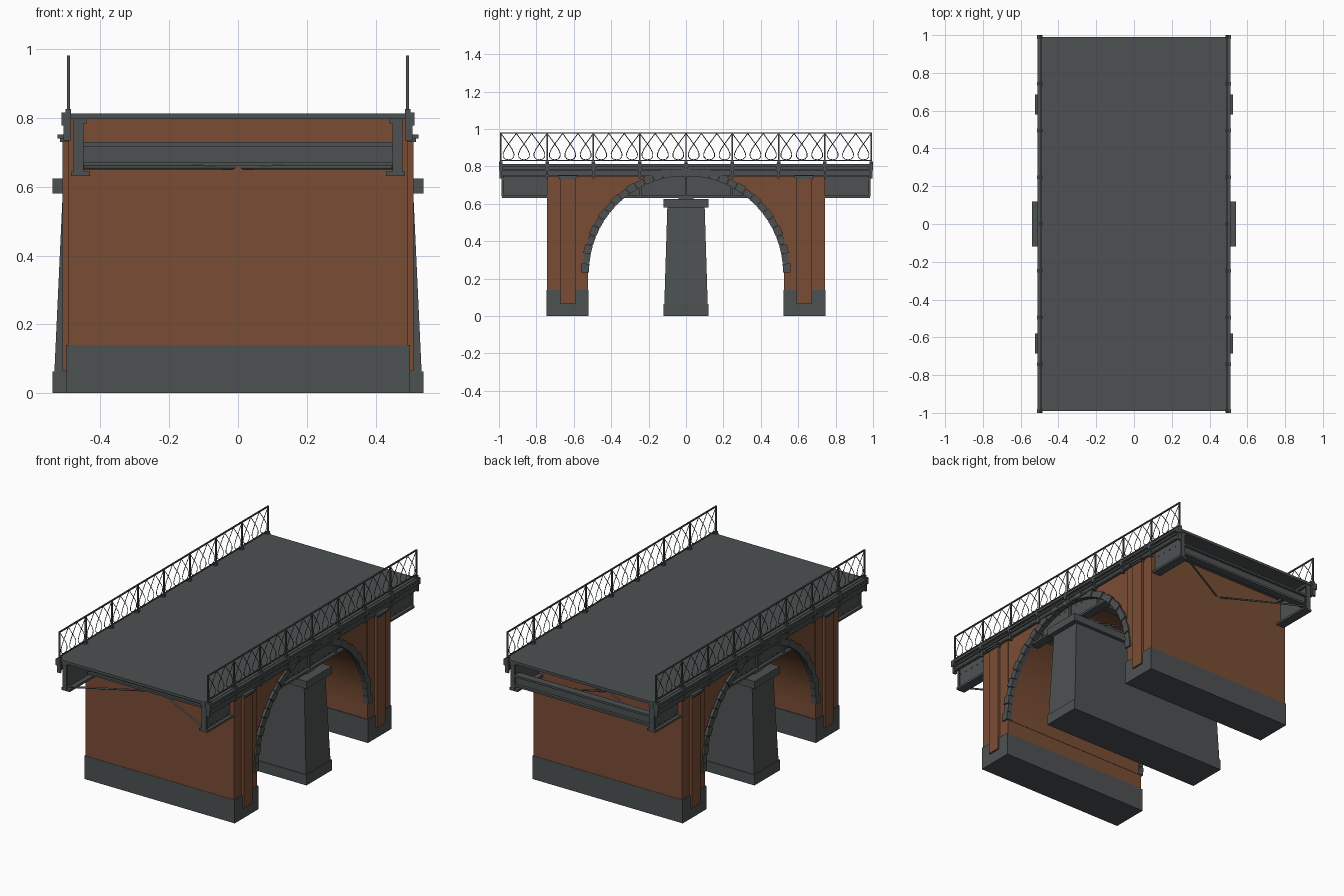
import bpy, bmesh, math
from mathutils import Vector

if "Cube" in bpy.data.objects:
    bpy.data.objects.remove(bpy.data.objects["Cube"])


def material(name, rgb):
    m = bpy.data.materials.new(name)
    m.diffuse_color = (*rgb, 1)
    m.use_nodes = True
    m.node_tree.nodes["Principled BSDF"].inputs["Base Color"].default_value = m.diffuse_color
    return m


BRICK = material("brick_brown", (0.195, 0.075, 0.036))
GREY = material("slate_grey", (0.075, 0.083, 0.084))
SPACING = 0.2475
POSTS = [(i - 4) * SPACING for i in range(9)]


def finish(name, bm, mat):
    bmesh.ops.recalc_face_normals(bm, faces=bm.faces[:])
    me = bpy.data.meshes.new(name)
    bm.to_mesh(me)
    bm.free()
    me.materials.append(mat)
    ob = bpy.data.objects.new(name, me)
    bpy.context.collection.objects.link(ob)
    return ob


def add_box(bm, x0, x1, y0, y1, z0, z1, top=None):
    """Box; top=(half x, half y) tapers the upper face of a centred box."""
    lo = [(x0, y0), (x1, y0), (x1, y1), (x0, y1)]
    hi = lo
    if top:
        a, b = top
        hi = [(-a, -b), (a, -b), (a, b), (-a, b)]
    v = [bm.verts.new((*p, z0)) for p in lo] + [bm.verts.new((*p, z1)) for p in hi]
    for f in [(0, 3, 2, 1), (4, 5, 6, 7), (0, 1, 5, 4), (1, 2, 6, 5), (2, 3, 7, 6), (3, 0, 4, 7)]:
        bm.faces.new([v[i] for i in f])


def boxes(name, mat, specs):
    bm = bmesh.new()
    for s in specs:
        add_box(bm, *s)
    return finish(name, bm, mat)


def both_x(specs):
    return specs + [(-s[1], -s[0], *s[2:]) for s in specs]


def both_y(specs):
    return specs + [(s[0], s[1], -s[3], -s[2], s[4], s[5]) for s in specs]


def add_prism(bm, yz, x0, x1):
    a = [bm.verts.new((x0, y, z)) for y, z in yz]
    b = [bm.verts.new((x1, y, z)) for y, z in yz]
    bm.faces.new(a)
    bm.faces.new(b[::-1])
    n = len(yz)
    for i in range(n):
        j = (i + 1) % n
        bm.faces.new((a[i], b[i], b[j], a[j]))


def arc(r, a):
    return (r * math.cos(a), 0.23 + r * math.sin(a))


# Abutments, their footings and side pilasters
boxes("abutment_footing", GREY, both_y([(-0.5, 0.5, 0.52, 0.745, 0, 0.14)]))
boxes("abutment_wall", BRICK, both_y([(-0.493, 0.493, 0.525, 0.743, 0.14, 0.8)]))
boxes("pilaster", BRICK, both_x(both_y([(0.48, 0.51, 0.592, 0.672, 0.065, 0.735)])))
boxes("pilaster_cap", GREY, both_x(both_y([(0.48, 0.525, 0.58, 0.685, 0.74, 0.752),
                                           (0.48, 0.518, 0.587, 0.677, 0.73, 0.74)])))

# Brick vault between the abutments
bm = bmesh.new()
N = 40
profile = [arc(0.523, math.pi * i / N) for i in range(N + 1)]
profile += [(-0.54, 0.23), (-0.54, 0.8), (0.54, 0.8), (0.54, 0.23)]
add_prism(bm, profile, -0.487, 0.487)
vault = finish("brick_vault", bm, BRICK)

# Stone ring blocks on both faces of the arch
bm = bmesh.new()
K = 33
for i in range(K):
    a0, a1 = math.pi * (i + 0.03) / K, math.pi * (i + 0.97) / K
    out = 0.560 if i % 2 == 0 else 0.555
    face = 0.503 if i % 2 == 0 else 0.499
    yz = [arc(0.519, a0), arc(out, a0), arc(out, a1), arc(0.519, a1)]
    add_prism(bm, yz, 0.47, face)
    add_prism(bm, yz, -face, -0.47)
finish("arch_ring", bm, GREY)

# Central pier with plinth, tapered shaft, cap and bearings
boxes("pier_plinth", GREY, [(-0.54, 0.54, -0.12, 0.12, 0, 0.063)])
boxes("pier_shaft", GREY, [(-0.534, 0.534, -0.116, 0.116, 0.063, 0.58, (0.51, 0.1))])
boxes("pier_cap", GREY, [(-0.54, 0.54, -0.12, 0.12, 0.58, 0.625)])
boxes("pier_bearing", GREY, both_x([(0.43, 0.485, -0.04, 0.04, 0.624, 0.636)]))

# Deck and main girders
boxes("deck", GREY, [(-0.495, 0.495, -0.99, 0.99, 0.798, 0.814)])
boxes("main_girder", GREY, both_x([(0.459, 0.468, -0.985, 0.985, 0.64, 0.8),
                                   (0.43, 0.486, -0.985, 0.985, 0.632, 0.645),
                                   (0.44, 0.48, -0.985, 0.985, 0.785, 0.8)]))
boxes("girder_stiffener", GREY,
      both_x([(0.449, 0.478, y * 0.99 - 0.006, y * 0.99 + 0.006, 0.64, 0.79) for y in POSTS]))

# Rivets along the outer girder webs
rivets = []
for i in range(41):
    y = -0.97 + i * 0.0485
    rivets += [(0.467, 0.471, y - 0.003, y + 0.003, z, z + 0.006) for z in (0.653, 0.728)]
boxes("girder_rivets", GREY, both_x(rivets))

# Rolled cross beams between the girders
beams = []
for k in range(8):
    y = 0.965 - k * SPACING
    beams += [(-0.45, 0.45, y - 0.006, y + 0.006, 0.66, 0.73),
              (-0.45, 0.45, y - 0.022, y + 0.022, 0.66, 0.672),
              (-0.45, 0.45, y - 0.022, y + 0.022, 0.718, 0.73)]
boxes("cross_beam", GREY, beams)


def tubes(name, paths, radius):
    cu = bpy.data.curves.new(name, 'CURVE')
    cu.dimensions = '3D'
    cu.bevel_depth = radius
    cu.bevel_resolution = 0
    cu.use_fill_caps = True
    for pts in paths:
        s = cu.splines.new('POLY')
        s.points.add(len(pts) - 1)
        for p, q in zip(s.points, pts):
            p.co = (*q, 1)
    cu.materials.append(GREY)
    ob = bpy.data.objects.new(name, cu)
    bpy.context.collection.objects.link(ob)
    bpy.ops.object.select_all(action='DESELECT')
    ob.select_set(True)
    bpy.context.view_layer.objects.active = ob
    bpy.ops.object.convert(target='MESH')


# Diagonal wind bracing under the deck
braces = []
for i in range(4):
    y0, y1 = -0.98 + i * 0.49, -0.49 + i * 0.49
    braces += [[(-0.45, y0, 0.657), (0.45, y1, 0.657)], [(0.45, y0, 0.657), (-0.45, y1, 0.657)]]
tubes("wind_brace", braces, 0.006)

# Side fascia with a bracket under every railing post
boxes("fascia", GREY, both_x([(0.476, 0.512, -0.99, 0.99, 0.798, 0.812),
                              (0.49, 0.498, -0.99, 0.99, 0.745, 0.8),
                              (0.49, 0.507, -0.99, 0.99, 0.775, 0.785),
                              (0.49, 0.507, -0.99, 0.99, 0.745, 0.755)]))
boxes("fascia_bracket", GREY,
      both_x([(0.485, 0.513, y - 0.01, y + 0.01, 0.778, 0.816) for y in POSTS]
             + [(0.485, 0.507, y - 0.006, y + 0.006, 0.735, 0.78) for y in POSTS]))

# Railing posts and rails
boxes("railing_post", GREY,
      both_x([(0.489, 0.497, y - 0.004, y + 0.004, 0.81, 0.98) for y in POSTS]
             + [(0.485, 0.501, y - 0.009, y + 0.009, 0.81, 0.827) for y in POSTS]))
boxes("railing_rail", GREY, both_x([(0.489, 0.497, -0.994, 0.994, 0.975, 0.982),
                                    (0.49, 0.496, -0.99, 0.99, 0.829, 0.835)]))

# Looped railing infill: crossing strands ending in a teardrop
half = [(-0.041, 0.976), (0, 0.92), (0.019, 0.892), (0.029, 0.868), (0.028, 0.851),
        (0.017, 0.839), (0, 0.835)]
loop = half + [(-y, z) for y, z in half[-2::-1]]
cell = SPACING / 3
strands = []
for x in (-0.493, 0.493):
    for i in range(24):
        yc = -0.99 + (i + 0.5) * cell
        strands.append([(x, yc + y, z) for y, z in loop])
tubes("railing_loops", strands, 0.0022)

# Smooth the vault curve, keep its edges sharp
bpy.ops.object.select_all(action='DESELECT')
vault.select_set(True)
bpy.context.view_layer.objects.active = vault
bpy.ops.object.shade_smooth_by_angle(angle=math.radians(30))
